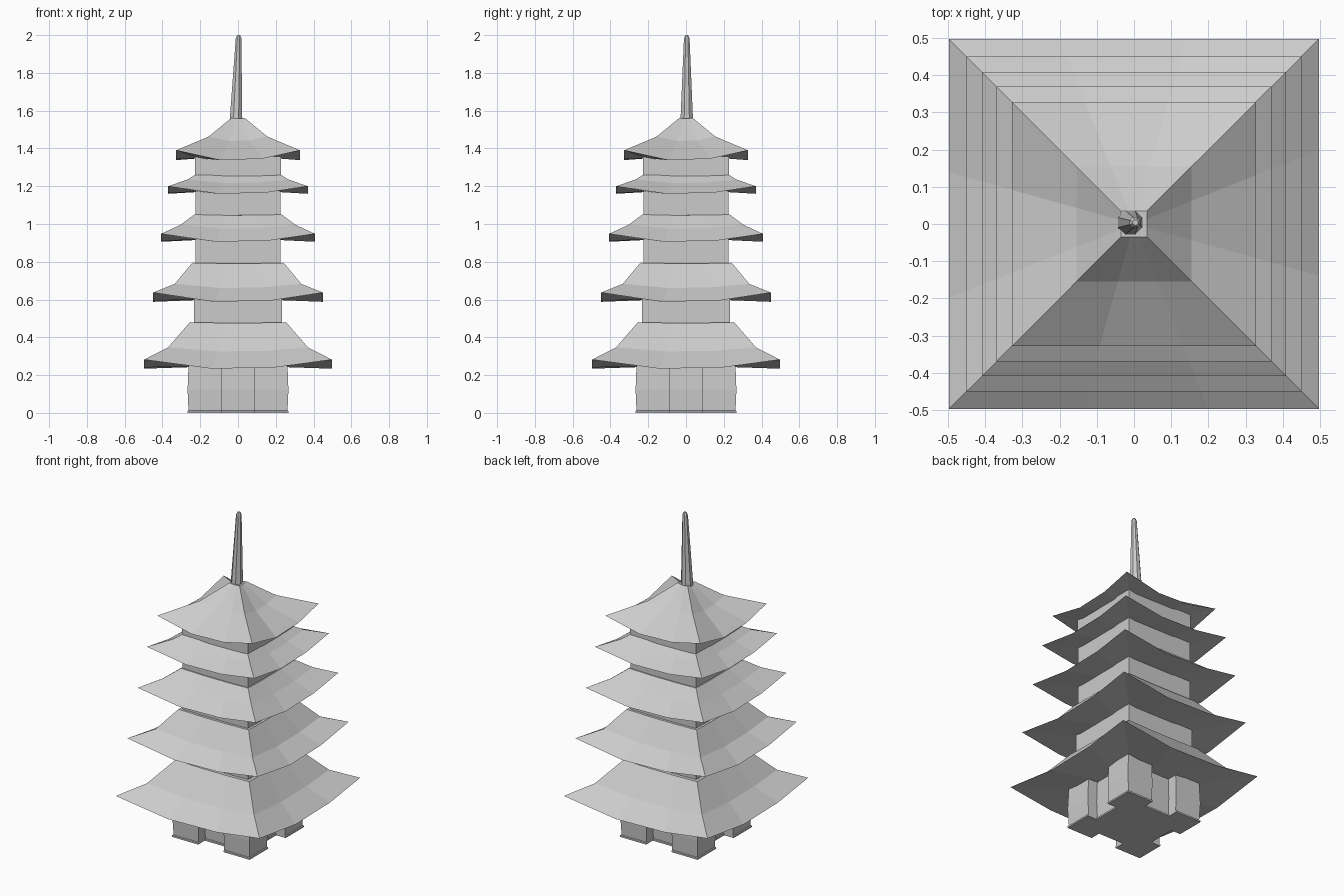
import bpy, bmesh, math

if "Cube" in bpy.data.objects:
    bpy.data.objects.remove(bpy.data.objects["Cube"])


def finish(name, bm):
    bmesh.ops.recalc_face_normals(bm, faces=bm.faces)
    me = bpy.data.meshes.new(name)
    bm.to_mesh(me)
    bm.free()
    ob = bpy.data.objects.new(name, me)
    bpy.context.collection.objects.link(ob)
    return ob


def loft(name, rings):
    """Skin a stack of closed loops with equal point counts and cap both ends."""
    bm = bmesh.new()
    loops = [[bm.verts.new(p) for p in r] for r in rings]
    n = len(loops[0])
    for a, b in zip(loops, loops[1:]):
        for i in range(n):
            j = (i + 1) % n
            bm.faces.new((a[i], a[j], b[j], b[i]))
    bm.faces.new(loops[0])
    bm.faces.new(loops[-1])
    return finish(name, bm)


CORNERS = [(-1, -1), (1, -1), (1, 1), (-1, 1)]


def roof_ring(half, z, sag):
    """Square loop with raised corners and drooping, slightly lopsided sides."""
    pts = []
    for k in range(4):
        (ax, ay), (bx, by) = CORNERS[k], CORNERS[(k + 1) % 4]
        for t, droop in ((0, 0), (0.36, 1), (0.70, 0.85)):
            pts.append((half * (ax + (bx - ax) * t),
                        half * (ay + (by - ay) * t), z - sag * droop))
    return pts


def square(half, z):
    return [(half * x, half * y, z) for x, y in CORNERS]


# Roofs: eave half, corner z, sag, bend half, bend z, top half, top z
roofs = [
    (0.497, 0.282, 0.048, 0.370, 0.347, 0.255, 0.480),
    (0.450, 0.637, 0.049, 0.335, 0.683, 0.242, 0.795),
    (0.408, 0.948, 0.042, 0.305, 0.995, 0.232, 1.050),
    (0.370, 1.200, 0.040, 0.268, 1.235, 0.215, 1.268),
    (0.328, 1.390, 0.052, 0.155, 1.463, 0.035, 1.562),
]
for i, (e, ez, sag, b, bz, t, tz) in enumerate(roofs, 1):
    loft(f"roof_{i}", [
        roof_ring(0.20, ez - sag + 0.010, 0),
        roof_ring(e, ez, sag),
        roof_ring(b, bz, sag * 0.45),
        roof_ring(t, tz, 0.004),
    ])

# Storey walls between the roofs
walls = [(0.233, 0.47, 0.61), (0.226, 0.78, 0.93),
         (0.225, 1.03, 1.18), (0.227, 1.25, 1.37)]
for i, (h, z0, z1) in enumerate(walls, 2):
    loft(f"storey_wall_{i}", [square(h, z0), square(h, z1)])


def base_ring(o, z, inner=0.088, depth=0.065):
    """Square plan with a recess in the middle of every side."""
    side = [(-o, -o), (-inner, -o), (-inner, -o + depth),
            (inner, -o + depth), (inner, -o)]
    pts = []
    for k in range(4):
        c, s = round(math.cos(k * math.pi / 2)), round(math.sin(k * math.pi / 2))
        pts += [(x * c - y * s, x * s + y * c, z) for x, y in side]
    return pts


# Ground storey with recessed doorways and a thin foot
loft("ground_storey", [base_ring(0.268, 0), base_ring(0.268, 0.01),
                       base_ring(0.262, 0.012), base_ring(0.267, 0.12),
                       base_ring(0.262, 0.255)])

# Slender finial, slightly off centre at the foot
spire = []
for r, x, z in ((0.036, -0.010, 1.54), (0.035, -0.010, 1.57),
                (0.016, 0.003, 1.985), (0.008, 0.004, 2.0)):
    spire.append([(x + r * math.cos((k + 0.5) * math.pi / 4),
                   0.004 + r * math.sin((k + 0.5) * math.pi / 4), z)
                  for k in range(8)])
loft("spire", spire)
